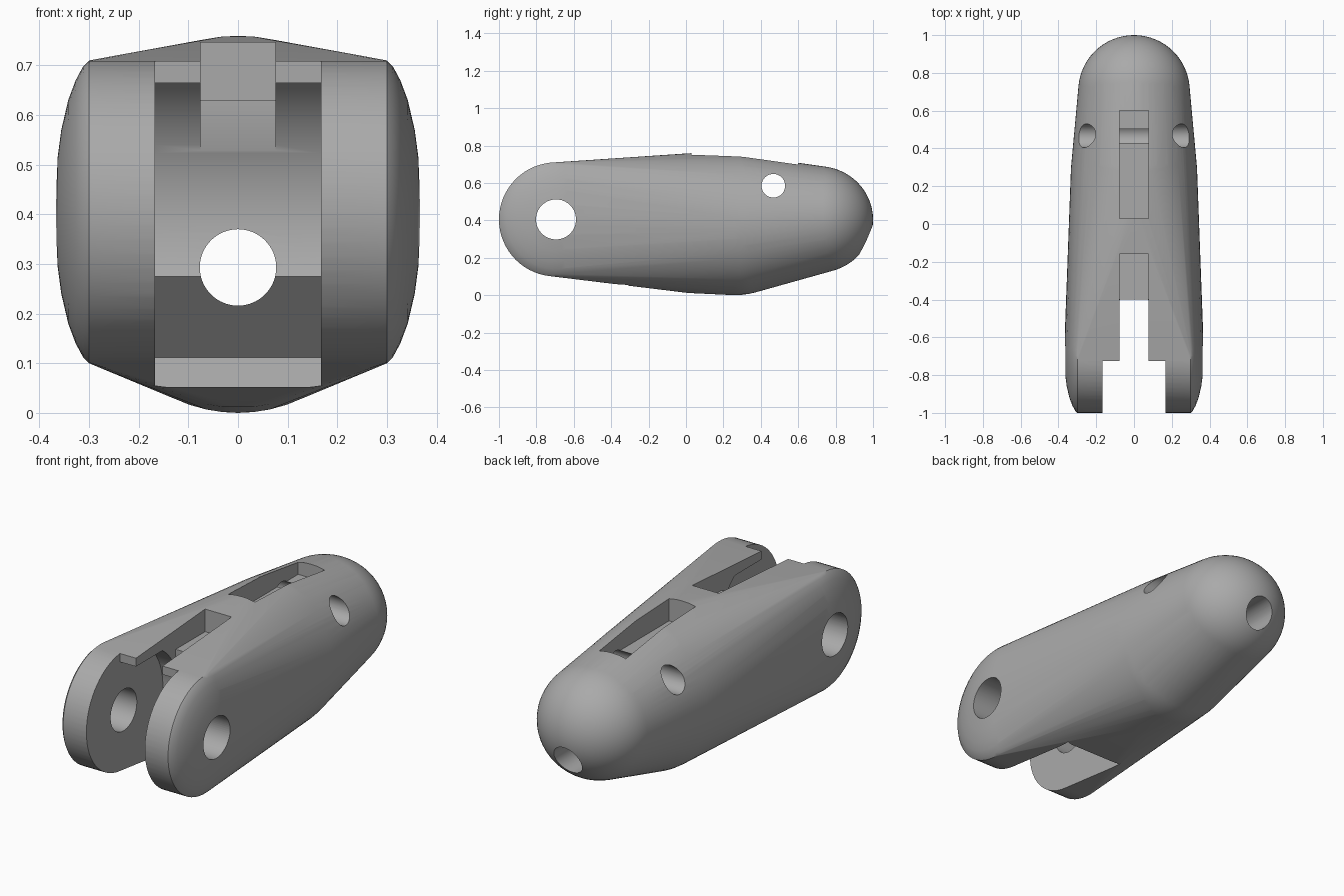
import bpy, bmesh, math
from mathutils import Matrix, Vector

cube = bpy.data.objects.get("Cube")
if cube:
    bpy.data.objects.remove(cube, do_unlink=True)

grey = bpy.data.materials.new("plain_grey")
grey.use_nodes = True
colour = (0.4, 0.4, 0.4, 1)
grey.diffuse_color = colour
grey.node_tree.nodes["Principled BSDF"].inputs["Base Color"].default_value = colour

PIVOT = Vector((0, -0.695, 0.405))


def finish(name, bm):
    mesh = bpy.data.meshes.new(name)
    bmesh.ops.recalc_face_normals(bm, faces=bm.faces[:])
    bm.to_mesh(mesh)
    bm.free()
    obj = bpy.data.objects.new(name, mesh)
    bpy.context.collection.objects.link(obj)
    mesh.materials.append(grey)
    return obj


def ellipsoid(bm, centre, radii):
    m = Matrix.Translation(centre) @ Matrix.Diagonal((*radii, 1))
    bmesh.ops.create_uvsphere(bm, u_segments=64, v_segments=32, radius=1, matrix=m)


def round_cutter(name, centre, radius, axis):
    bm = bmesh.new()
    turn = Matrix.Rotation(math.pi / 2, 4, "Y" if axis == "x" else "X")
    bmesh.ops.create_cone(bm, cap_ends=True, segments=64, radius1=radius, radius2=radius,
                          depth=3, matrix=Matrix.Translation(centre) @ turn)
    return finish(name, bm)


def profile_cutter(name, points, half_width):
    # side outline in y and z, extruded across x
    bm = bmesh.new()
    face = bm.faces.new([bm.verts.new((-half_width, y, z)) for y, z in points])
    new = bmesh.ops.extrude_face_region(bm, geom=[face])["geom"]
    bmesh.ops.translate(bm, vec=(2 * half_width, 0, 0),
                        verts=[v for v in new if isinstance(v, bmesh.types.BMVert)])
    return finish(name, bm)


# Body: a hull around the knuckle barrel, the swollen middle and the round tip
bm = bmesh.new()
barrel = [(0.3, 0.305), (0.312, 0.293), (0.327, 0.265), (0.342, 0.225),
          (0.356, 0.165), (0.366, 0.09), (0.369, 0.04)]
for x, r in barrel:
    for side in (-1, 1):
        bmesh.ops.create_circle(bm, segments=64, radius=r,
                                matrix=Matrix.Translation(PIVOT + Vector((side * x, 0, 0)))
                                @ Matrix.Rotation(math.pi / 2, 4, "Y"))
ellipsoid(bm, (0, 0.05, 0.385), (0.335, 0.4, 0.375))
ellipsoid(bm, (0, 0.26, 0.376), (0.335, 0.4, 0.376))
ellipsoid(bm, (0, 0.705, 0.405), (0.295, 0.295, 0.285))
bmesh.ops.delete(bm, geom=bm.edges[:], context="EDGES_FACES")
hull = bmesh.ops.convex_hull(bm, input=bm.verts[:])
inside = {v for v in bm.verts if not v.link_faces}
bmesh.ops.delete(bm, geom=list(inside), context="VERTS")
body = finish("finger_link", bm)

# Fork gap with a rounded back and a notch underneath
fork = [(-1.2, 1), (-0.725, 1), (-0.725, 0.665)]
start, end = math.asin(0.26 / 0.32), math.asin(-0.13 / 0.32)
for i in range(25):
    a = start + (end - start) * i / 24
    fork.append((PIVOT.y + 0.32 * math.cos(a), PIVOT.z + 0.32 * math.sin(a)))
fork += [(-0.25, 0.112), (-0.31, 0.053), (-0.46, -0.1), (-1.2, -0.1)]

cutters = [
    profile_cutter("fork_cutter", fork, 0.167),
    profile_cutter("front_slot_cutter", [(-0.9, 1), (-0.16, 1), (-0.16, 0.63), (-0.4, 0.63),
                                         (-0.4, 0.5), (-0.9, 0.5)], 0.076),
    profile_cutter("top_pocket_cutter", [(0.03, 1), (0.6, 1), (0.6, 0.636), (0.03, 0.636)], 0.076),
    round_cutter("knuckle_hole_cutter", PIVOT, 0.107, "x"),
    round_cutter("cross_hole_cutter", (0, 0.467, 0.585), 0.063, "x"),
    round_cutter("long_hole_cutter", (0, 0, 0.293), 0.077, "y"),
]
bpy.context.view_layer.objects.active = body
for cutter in cutters:
    mod = body.modifiers.new(cutter.name, "BOOLEAN")
    mod.operation = "DIFFERENCE"
    mod.solver = "EXACT"
    mod.object = cutter
    bpy.ops.object.modifier_apply(modifier=mod.name)
    bpy.data.objects.remove(cutter, do_unlink=True)

for obj in bpy.context.selected_objects:
    obj.select_set(False)
body.select_set(True)
bpy.ops.object.shade_smooth_by_angle(angle=math.radians(30))
